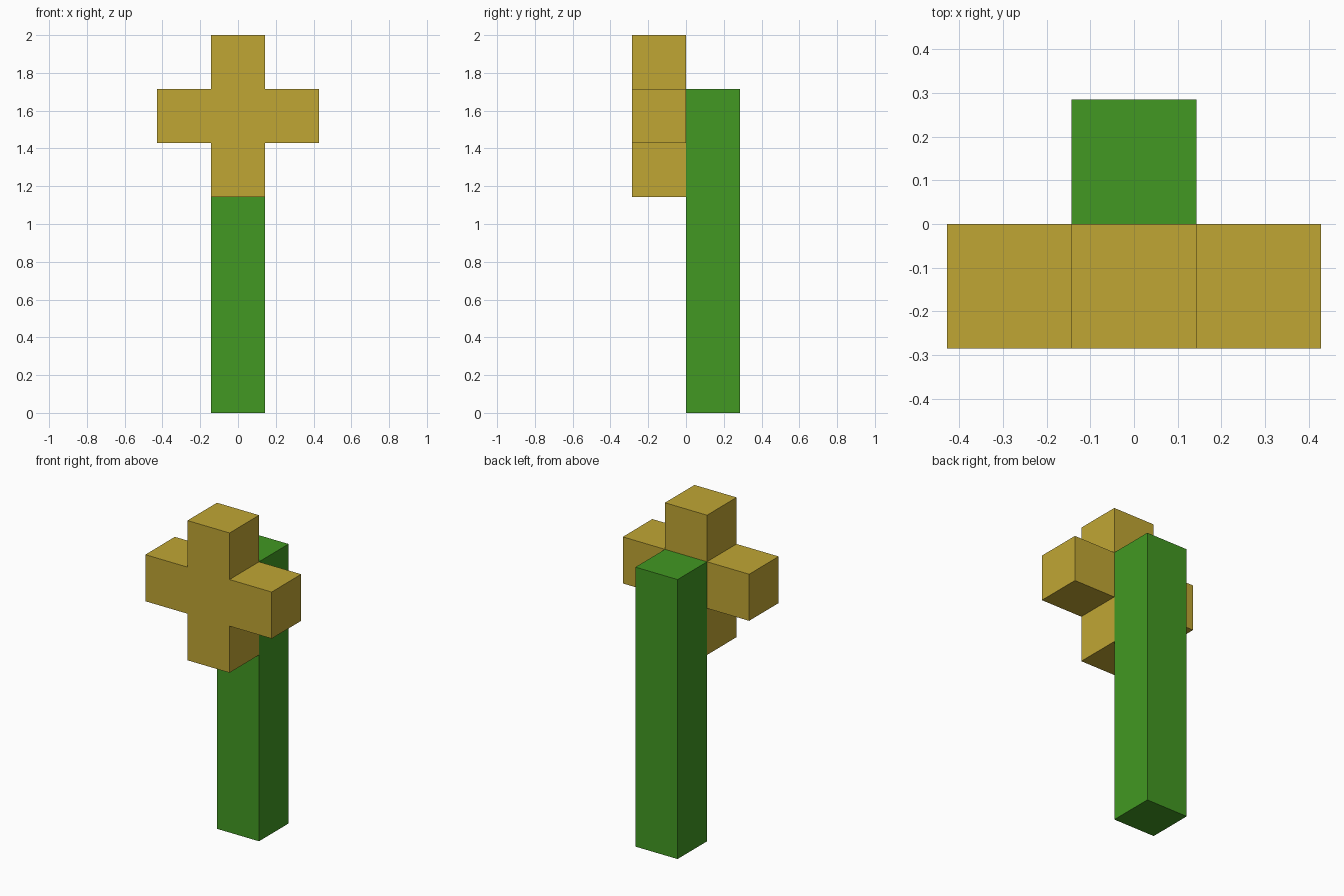
import bpy
import bmesh

cube = bpy.data.objects.get("Cube")
if cube:
    bpy.data.objects.remove(cube, do_unlink=True)

U = 2 / 7  # side of one block


def make_material(name, color):
    mat = bpy.data.materials.new(name)
    mat.use_nodes = True
    mat.diffuse_color = color
    mat.node_tree.nodes["Principled BSDF"].inputs["Base Color"].default_value = color
    return mat


def extrude_profile(name, profile, y_front, depth, mat):
    """Extrude an outline of (x, z) points, in block units, towards the back."""
    bm = bmesh.new()
    face = bm.faces.new([bm.verts.new((x * U, y_front * U, z * U)) for x, z in profile])
    result = bmesh.ops.extrude_face_region(bm, geom=[face])
    moved = [v for v in result["geom"] if isinstance(v, bmesh.types.BMVert)]
    bmesh.ops.translate(bm, verts=moved, vec=(0, depth * U, 0))
    bmesh.ops.recalc_face_normals(bm, faces=bm.faces)
    mesh = bpy.data.meshes.new(name)
    bm.to_mesh(mesh)
    bm.free()
    mesh.materials.append(mat)
    obj = bpy.data.objects.new(name, mesh)
    bpy.context.collection.objects.link(obj)
    return obj


green = make_material("stem green", (0.054, 0.314, 0.016, 1))
yellow = make_material("flower yellow", (0.527, 0.381, 0.034, 1))

# Tall square stem behind the flower
extrude_profile("stem", [(-0.5, 0), (0.5, 0), (0.5, 6), (-0.5, 6)], 0, 1, green)

# Plus-shaped flower head: right half outline, mirrored for the left
right_half = [(0.5, 4), (0.5, 5), (1.5, 5), (1.5, 6), (0.5, 6), (0.5, 7)]
left_half = [(-x, z) for x, z in reversed(right_half)]
extrude_profile("flower_head", right_half + left_half, -1, 1, yellow)
